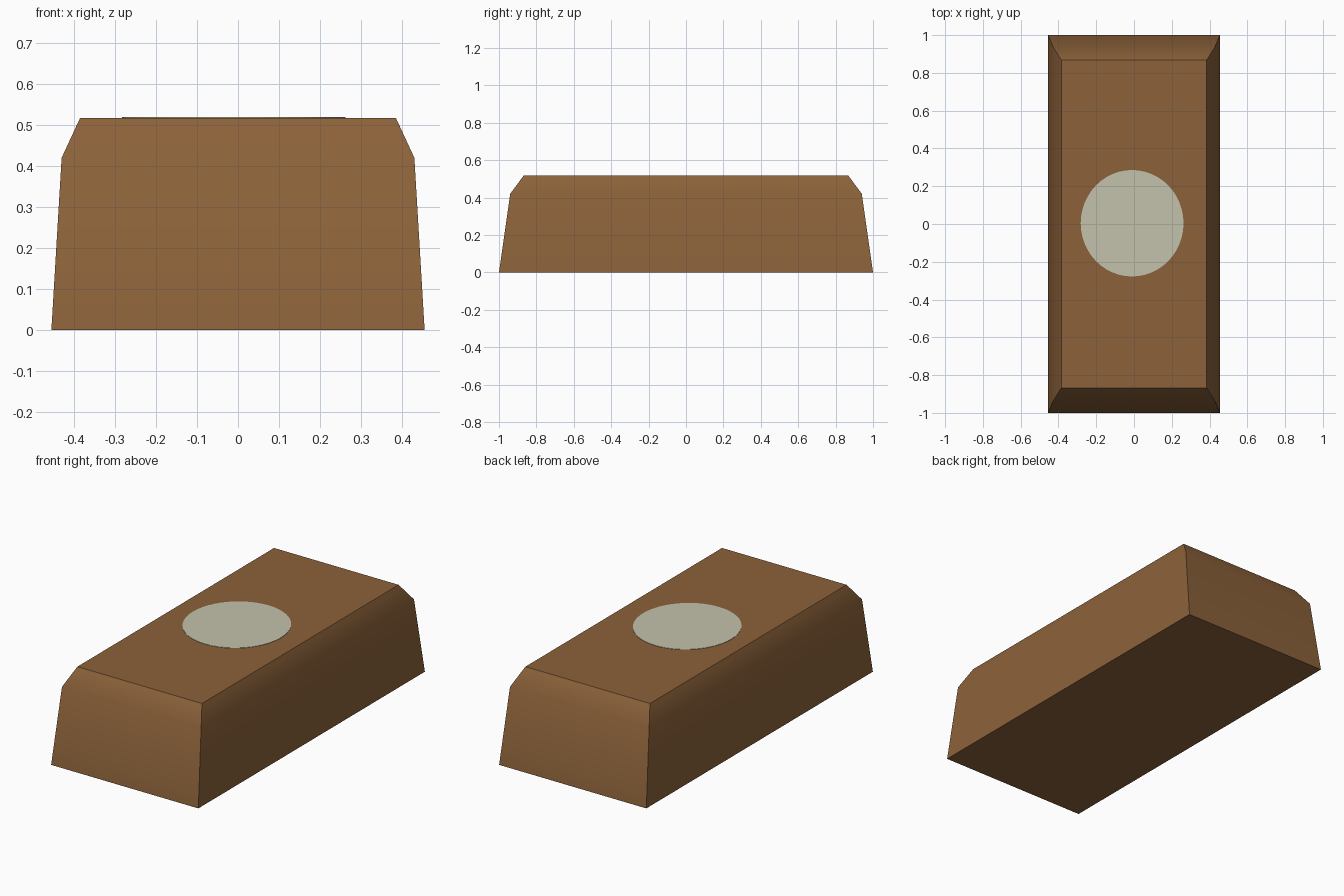
import bpy
import bmesh
import math

cube = bpy.data.objects.get("Cube")
if cube:
    bpy.data.objects.remove(cube, do_unlink=True)


def make_material(name, color):
    mat = bpy.data.materials.new(name)
    mat.use_nodes = True
    mat.diffuse_color = color
    mat.node_tree.nodes["Principled BSDF"].inputs["Base Color"].default_value = color
    return mat


def add_object(name, bm, mat):
    bmesh.ops.recalc_face_normals(bm, faces=bm.faces)
    mesh = bpy.data.meshes.new(name)
    bm.to_mesh(mesh)
    bm.free()
    mesh.materials.append(mat)
    obj = bpy.data.objects.new(name, mesh)
    bpy.context.collection.objects.link(obj)
    return obj


brown = make_material("warm brown", (0.262, 0.122, 0.042, 1))
cream = make_material("pale grey cream", (0.55, 0.535, 0.405, 1))

# Tapered block: half width, half length and height of each rectangular ring
TOP = 0.517
RINGS = [(0.455, 1.0, 0), (0.43, 0.94, 0.42), (0.385, 0.868, TOP)]
bm = bmesh.new()
loops = [[bm.verts.new((sx * w, sy * d, z))
          for sx, sy in ((-1, -1), (1, -1), (1, 1), (-1, 1))]
         for w, d, z in RINGS]
for low, high in zip(loops, loops[1:]):
    for i in range(4):
        j = (i + 1) % 4
        bm.faces.new((low[i], low[j], high[j], high[i]))
bm.faces.new(loops[0][::-1])
bm.faces.new(loops[-1])
block = add_object("block", bm, brown)

# Soft shoulder between the walls and the chamfer, crisp rim and corners
bpy.ops.object.select_all(action="DESELECT")
block.select_set(True)
bpy.context.view_layer.objects.active = block
bpy.ops.object.shade_smooth_by_angle(angle=math.radians(35))

# Thin round spot on the top face
bm = bmesh.new()
bmesh.ops.create_cone(bm, cap_ends=True, segments=48,
                      radius1=0.275, radius2=0.275, depth=0.004)
bmesh.ops.scale(bm, vec=(0.99, 1.025, 1), verts=bm.verts)
spot = add_object("round_spot", bm, cream)
spot.location = (-0.01, 0.004, TOP)
